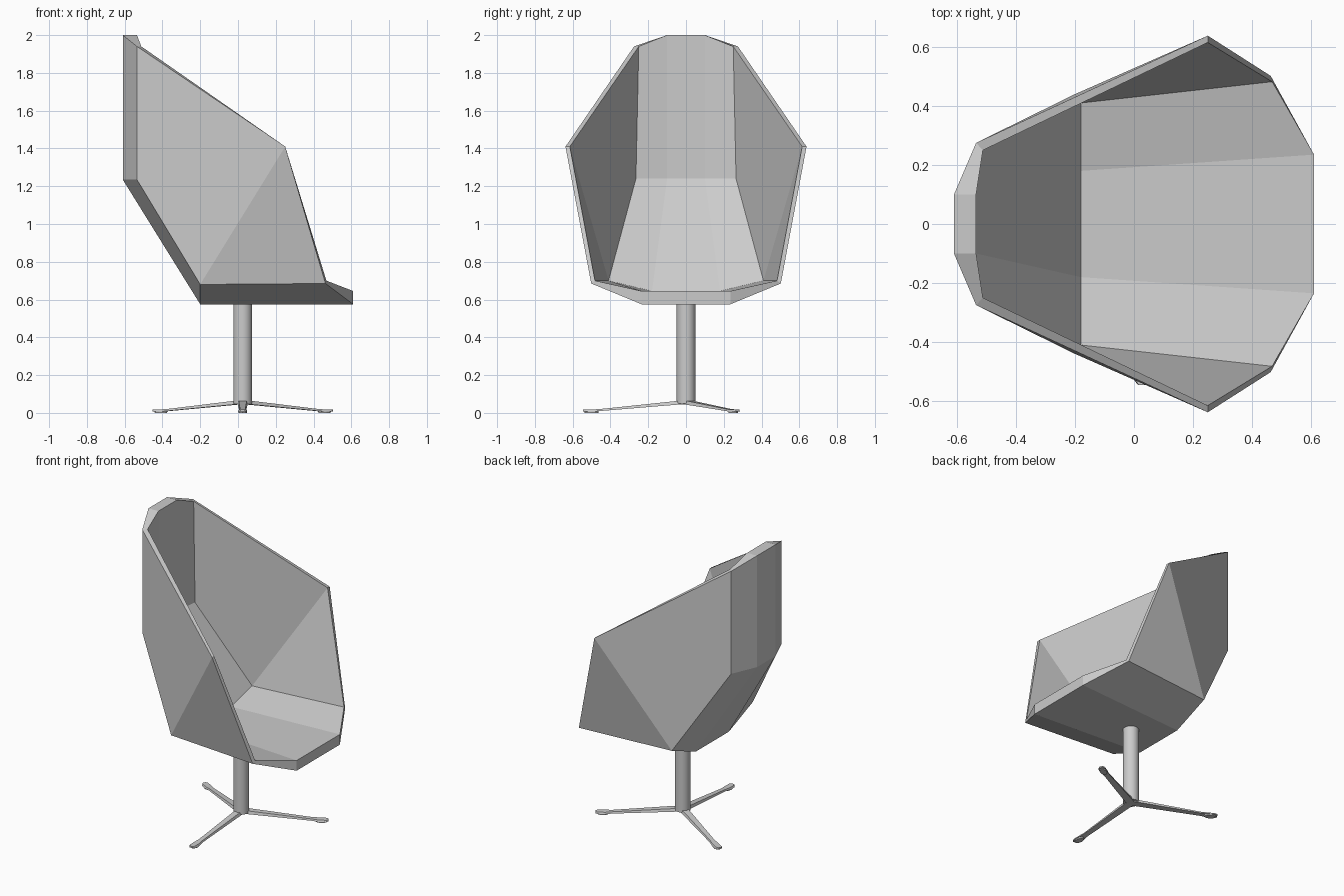
import bpy, bmesh
from math import cos, sin, radians, pi
from mathutils import Matrix

if "Cube" in bpy.data.objects:
    bpy.data.objects.remove(bpy.data.objects["Cube"])


def finish(name, bm, smooth=False):
    bmesh.ops.recalc_face_normals(bm, faces=bm.faces[:])
    me = bpy.data.meshes.new(name)
    bm.to_mesh(me)
    bm.free()
    ob = bpy.data.objects.new(name, me)
    bpy.context.collection.objects.link(ob)
    if smooth:
        bpy.context.view_layer.objects.active = ob
        ob.select_set(True)
        bpy.ops.object.shade_smooth_by_angle(angle=radians(40))
        ob.select_set(False)
    return ob


# Shell skins: (mid, side) points at top, back bend, seat rear, seat front; then wing tip
OUTER = [((-.61, .10, 2.0), (-.535, .275, 1.94)),
         ((-.61, .10, 1.235), (-.535, .275, 1.235)),
         ((-.20, .18, .575), (-.20, .44, .68)),
         ((.61, .235, .575), (.463, .502, .685))]
OUTER_WING = (.25, .638, 1.41)
INNER = [((-.535, .10, 2.0), (-.512, .25, 1.94)),
         ((-.535, .10, 1.24), (-.512, .265, 1.24)),
         ((-.18, .18, .645), (-.18, .41, .70)),
         ((.61, .235, .645), (.468, .482, .70))]
INNER_WING = (.25, .615, 1.41)


def skin(bm, rows, wing):
    """Adds one faceted skin and returns its open rim as an ordered loop."""
    def v(p, s):
        return bm.verts.new((p[0], s * p[1], p[2]))
    g = [[v(b, -1), v(a, -1), v(a, 1), v(b, 1)] for a, b in rows]
    wl, wr = v(wing, -1), v(wing, 1)
    for r in range(3):
        for c in range(3):
            bm.faces.new((g[r][c], g[r][c+1], g[r+1][c+1], g[r+1][c]))
    for c, w in ((0, wl), (3, wr)):
        bm.faces.new((g[0][c], g[1][c], g[2][c], w))
        bm.faces.new((g[2][c], g[3][c], w))
    return g[0] + [wr] + g[3][::-1] + [wl]


bm = bmesh.new()
a = skin(bm, OUTER, OUTER_WING)
b = skin(bm, INNER, INNER_WING)
for i in range(len(a)):
    j = (i + 1) % len(a)
    bm.faces.new((a[i], a[j], b[j], b[i]))
finish("shell_seat", bm)

# Post
CX = .025
bm = bmesh.new()
bmesh.ops.create_cone(bm, cap_ends=True, segments=16, radius1=.05, radius2=.05,
                      depth=.55, matrix=Matrix.Translation((CX, 0, .325)))
finish("post", bm, True)


# Legs: distance from post, half width, top height
SECTIONS = [(0, .026, .066), (.04, .026, .064), (.44, .018, .022),
            (.48, .024, .019), (.53, .024, .018), (.545, .012, .018)]


def leg(name, angle):
    bm = bmesh.new()
    prev = None
    for r, w, z in SECTIONS:
        t = .02 if r < .4 else .011
        ring = [bm.verts.new(p) for p in
                ((r, -w, z - t), (r, w, z - t), (r, w * .8, z), (r, -w * .8, z))]
        if prev:
            for i in range(4):
                j = (i + 1) % 4
                bm.faces.new((prev[i], prev[j], ring[j], ring[i]))
        else:
            bm.faces.new(ring)
        prev = ring
    bm.faces.new(prev[::-1])
    # Foot pad
    m = Matrix.Translation((.50, 0, .005)) @ Matrix.Diagonal((1, .6, 1, 1))
    bmesh.ops.create_cone(bm, cap_ends=True, segments=12, radius1=.036,
                          radius2=.038, depth=.01, matrix=m)
    bm.transform(Matrix.Translation((CX, 0, 0)) @ Matrix.Rotation(angle, 4, 'Z'))
    finish(name, bm)


for i, deg in enumerate((-90, 30, 150)):
    leg(f"base_leg_{i + 1}", radians(deg))
